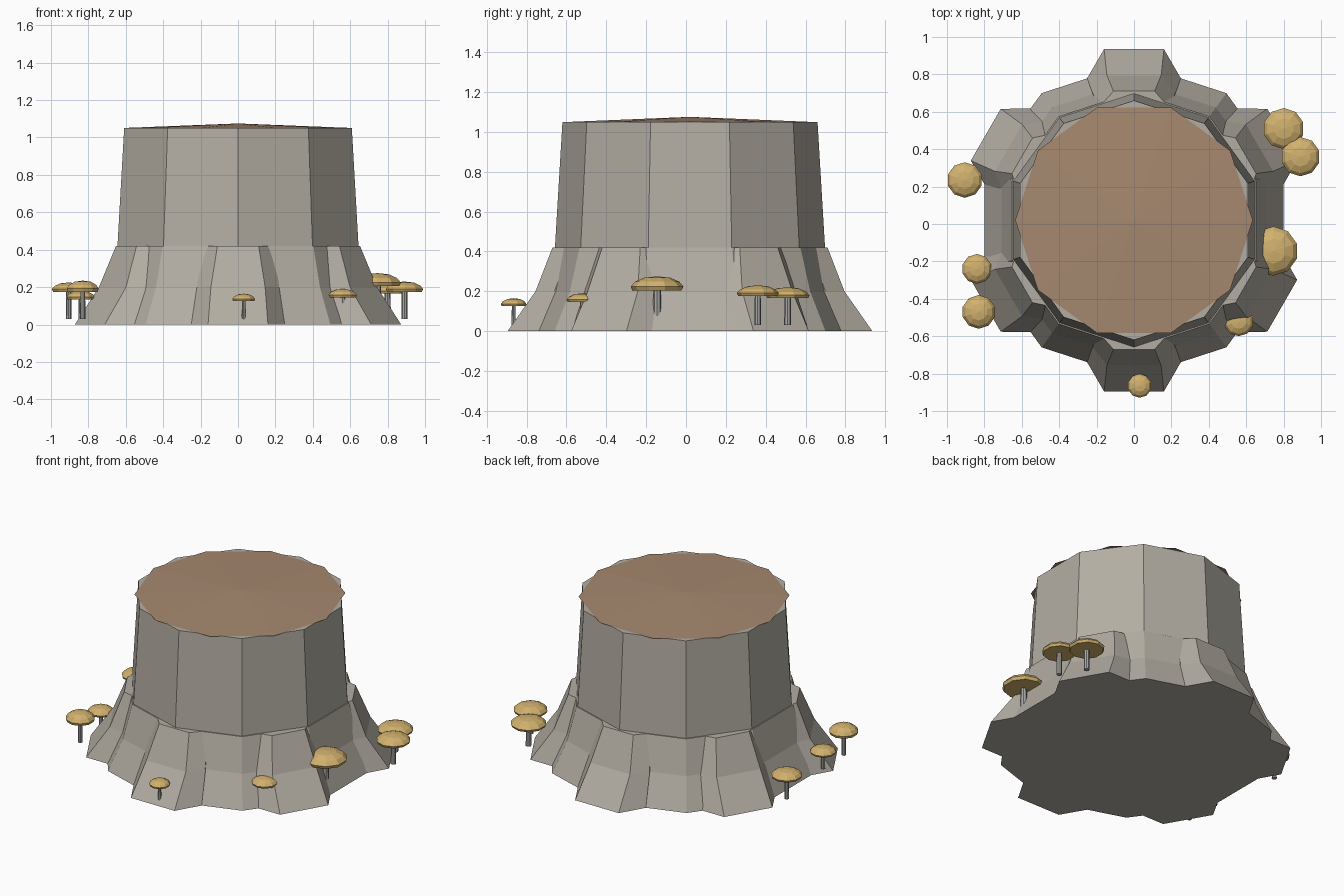
import bpy
import math
from mathutils import Matrix, Vector

cube = bpy.data.objects.get("Cube")
if cube:
    bpy.data.objects.remove(cube)

CENTRE = Vector((0, 0.02, 0))


def material(name, colour):
    mat = bpy.data.materials.new(name)
    mat.use_nodes = True
    mat.diffuse_color = (*colour, 1)
    mat.node_tree.nodes["Principled BSDF"].inputs["Base Color"].default_value = (*colour, 1)
    return mat


BARK = material("grey bark", (0.45, 0.42, 0.365))
WOOD = material("cut wood", (0.38, 0.25, 0.16))
CAP = material("mushroom yellow", (0.64, 0.44, 0.155))
STEM = material("stem grey", (0.40, 0.40, 0.39))


def loft(name, rings, mat, place=Matrix()):
    """Join equal-length rings of points with flat sides and close both ends."""
    n = len(rings[0])
    verts = [place @ Vector(p) for ring in rings for p in ring]
    faces = [tuple(reversed(range(n))), tuple(range(len(verts) - n, len(verts)))]
    for k in range(len(rings) - 1):
        for i in range(n):
            j = (i + 1) % n
            faces.append((k * n + i, k * n + j, k * n + n + j, k * n + n + i))
    mesh = bpy.data.meshes.new(name)
    mesh.from_pydata(verts, [], faces)
    mesh.materials.append(mat)
    mesh.update()
    obj = bpy.data.objects.new(name, mesh)
    bpy.context.collection.objects.link(obj)
    return obj


def turned(name, profile, mat, centre, sides=10, turn=0.0):
    """Faceted solid of revolution from (radius, height) pairs."""
    rings = [[(r * math.cos(turn + math.tau * i / sides),
               r * math.sin(turn + math.tau * i / sides), z)
              for i in range(sides)] for r, z in profile]
    return loft(name, rings, mat, Matrix.Translation(centre))


# Trunk, flared foot and cut top
HALF = math.pi / 10
turned("trunk", [(0.68, 0.38), (0.64, 1.05)], BARK, CENTRE, turn=HALF)
turned("flared_foot", [(0.84, 0), (0.745, 0.2), (0.685, 0.42)], BARK, CENTRE, turn=HALF)
turned("cut_top", [(0.635, 1.05), (0.001, 1.075)], WOOD, CENTRE)

# Six roots: height, tip distance, tip half width, shoulder distance, shoulder half width
ROOT = [(0, 0.915, 0.16, 0.76, 0.25),
        (0.2, 0.775, 0.145, 0.68, 0.22),
        (0.42, 0.69, 0.11, 0.60, 0.19)]
rings = []
for z, tip, tw, shoulder, sw in ROOT:
    rings.append([(0.3, -sw, z), (shoulder, -sw, z), (tip, -tw, z),
                  (tip, tw, z), (shoulder, sw, z), (0.3, sw, z)])
for k in range(6):
    spin = Matrix.Rotation(math.radians(30 + 60 * k), 4, "Z")
    loft(f"root_{k + 1}", rings, BARK, Matrix.Translation(CENTRE) @ spin)

# Mushrooms: x, y, cap radius, cap underside height, cap top height
MUSHROOMS = [(0.80, 0.51, 0.11, 0.165, 0.22),
             (0.89, 0.36, 0.105, 0.175, 0.23),
             (0.745, -0.145, 0.132, 0.205, 0.275),
             (0.56, -0.52, 0.08, 0.145, 0.19),
             (0.03, -0.865, 0.064, 0.125, 0.165),
             (-0.83, -0.47, 0.09, 0.175, 0.235),
             (-0.84, -0.24, 0.08, 0.135, 0.18),
             (-0.905, 0.235, 0.095, 0.175, 0.225)]
for k, (x, y, r, low, top) in enumerate(MUSHROOMS, 1):
    h = top - low
    turned(f"mushroom_cap_{k}",
           [(0.93 * r, low), (r, low + 0.28 * h), (0.84 * r, low + 0.62 * h),
            (0.5 * r, low + 0.9 * h), (0.001, top)], CAP, (x, y, 0), turn=HALF)
    turned(f"mushroom_stem_{k}", [(0.16 * r, 0.03), (0.14 * r, low + 0.3 * h)],
           STEM, (x, y, 0), sides=8)
